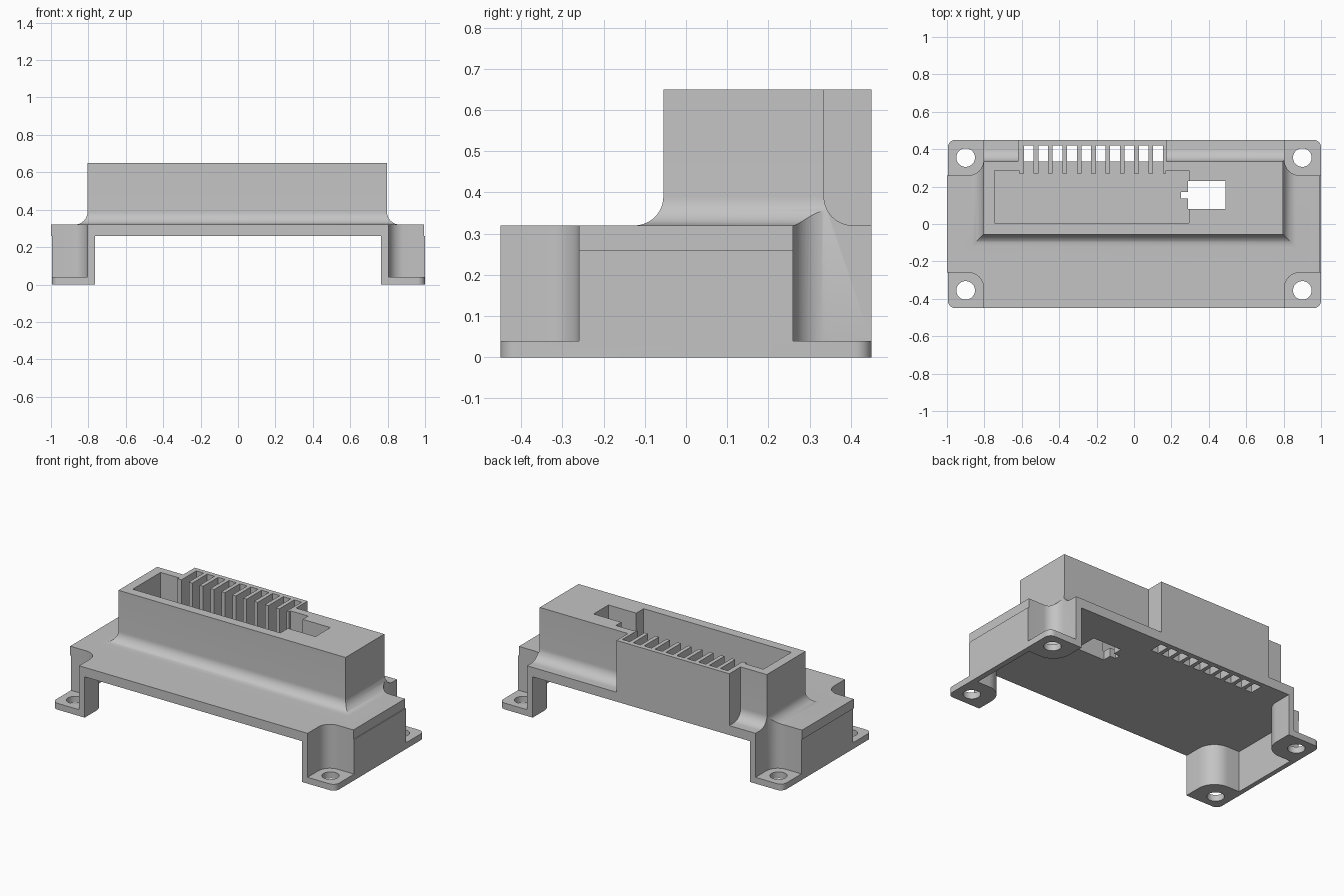
import bpy, bmesh
from math import sin, cos, pi, radians

cube = bpy.data.objects.get("Cube")
if cube:
    bpy.data.objects.remove(cube, do_unlink=True)

grey = bpy.data.materials.new("plain_grey")
grey.use_nodes = True
COLOUR = (0.55, 0.55, 0.55, 1)
grey.diffuse_color = COLOUR
grey.node_tree.nodes["Principled BSDF"].inputs["Base Color"].default_value = COLOUR


def arc(cx, cy, r, start, end, n=12):
    return [(cx + r * cos(radians(start + (end - start) * i / n)),
             cy + r * sin(radians(start + (end - start) * i / n))) for i in range(n + 1)]


def loft(name, rings):
    """Closed solid through a stack of (outline, height) rings."""
    bm = bmesh.new()
    loops = [[bm.verts.new((x, y, z)) for x, y in pts] for pts, z in rings]
    for a, b in zip(loops, loops[1:]):
        for i in range(len(a)):
            j = (i + 1) % len(a)
            bm.faces.new((a[i], a[j], b[j], b[i]))
    bm.faces.new(loops[0])
    bm.faces.new(loops[-1])
    bmesh.ops.recalc_face_normals(bm, faces=bm.faces)
    mesh = bpy.data.meshes.new(name)
    bm.to_mesh(mesh)
    bm.free()
    mesh.materials.append(grey)
    ob = bpy.data.objects.new(name, mesh)
    bpy.context.scene.collection.objects.link(ob)
    return ob


def prism(name, pts, z0, z1):
    return loft(name, [(pts, z0), (pts, z1)])


def rect(x0, x1, y0, y1):
    return [(x0, y0), (x1, y0), (x1, y1), (x0, y1)]


def rounded_rect(x0, x1, y0, y1, r):
    return (arc(x1 - r, y1 - r, r, 0, 90, 8) + arc(x0 + r, y1 - r, r, 90, 180, 8)
            + arc(x0 + r, y0 + r, r, 180, 270, 8) + arc(x1 - r, y0 + r, r, 270, 360, 8))


def combine(target, tool, operation):
    tool.hide_render = True
    mod = target.modifiers.new("combine", 'BOOLEAN')
    mod.operation, mod.solver, mod.object = operation, 'EXACT', tool
    bpy.context.view_layer.objects.active = target
    bpy.ops.object.modifier_apply(modifier=mod.name)
    bpy.data.objects.remove(tool, do_unlink=True)


def cut(pts, z0, z1):
    combine(housing, prism("cutter", pts, z0, z1), 'DIFFERENCE')


# Base skirt with the open underside
housing = prism("connector_housing", rounded_rect(-0.995, 1, -0.45, 0.45, 0.04), 0, 0.26)
quarter = [(0.965, 0.225)] + arc(0.88, 0.34, 0.115, 270, 180) + [(0.765, 0.6)]
half = quarter + [(-x, y) for x, y in reversed(quarter)]
cut(half + [(x, -y) for x, y in reversed(half)], -0.1, 0.27)

# Top plate
combine(housing, prism("top_plate", rounded_rect(-1, 0.995, -0.45, 0.45, 0.04), 0.26, 0.32), 'UNION')

# Socket block with flared foot
R, STEPS = 0.07, 12
flare = [(R, 0.29)]
flare += [(R * (1 - sin(i / STEPS * pi / 2)), 0.39 - R * cos(i / STEPS * pi / 2))
          for i in range(STEPS + 1)]
flare += [(0, 0.65)]
block = loft("socket_block", [(rect(-0.804 - d, 0.796 + d, -0.055 - d, 0.335 + d), z)
                              for d, z in flare])
combine(housing, block, 'UNION')

# Rear contact bay
combine(housing, prism("contact_bay", rect(-0.62, 0.175, 0.2, 0.45), 0.29, 0.65), 'UNION')

# Corner screw pockets and holes
for sx in (-1, 1):
    for sy in (-1, 1):
        pocket = [(1.1, 0.26)] + arc(0.885, 0.34, 0.08, 270, 180) + [(0.805, 0.6), (1.1, 0.6)]
        cut([(sx * x, sy * y) for x, y in pocket], 0.04, 0.45)
        cut(arc(sx * 0.9, sy * 0.355, 0.05, 0, 345, 23), -0.1, 0.1)

# Socket cavity, deeper at both ends of the ribs
FLOOR = 0.315
cut(rect(-0.745, 0.295, 0.005, 0.27), FLOOR, 0.8)
cut(rect(-0.745, -0.615, 0.2, 0.285), FLOOR, 0.8)
cut(rect(0.17, 0.295, 0.2, 0.285), FLOOR, 0.8)

# Contact slots, open through the plate at the back
for i in range(10):
    x = -0.588 + i * 0.0767
    cut(rect(x, x + 0.052, 0.24, 0.42), FLOOR, 0.8)
    cut(rect(x, x + 0.052, 0.335, 0.42), 0.2, 0.5)

# Keyed opening beside the cavity
cut(rect(0.29, 0.49, 0.08, 0.23), 0.2, 0.8)
cut(rect(0.25, 0.3, 0.135, 0.17), 0.2, 0.8)

# Smooth curved surfaces, keep hard edges
bpy.ops.object.select_all(action='DESELECT')
housing.select_set(True)
bpy.context.view_layer.objects.active = housing
bpy.ops.object.shade_smooth_by_angle(angle=radians(30))
